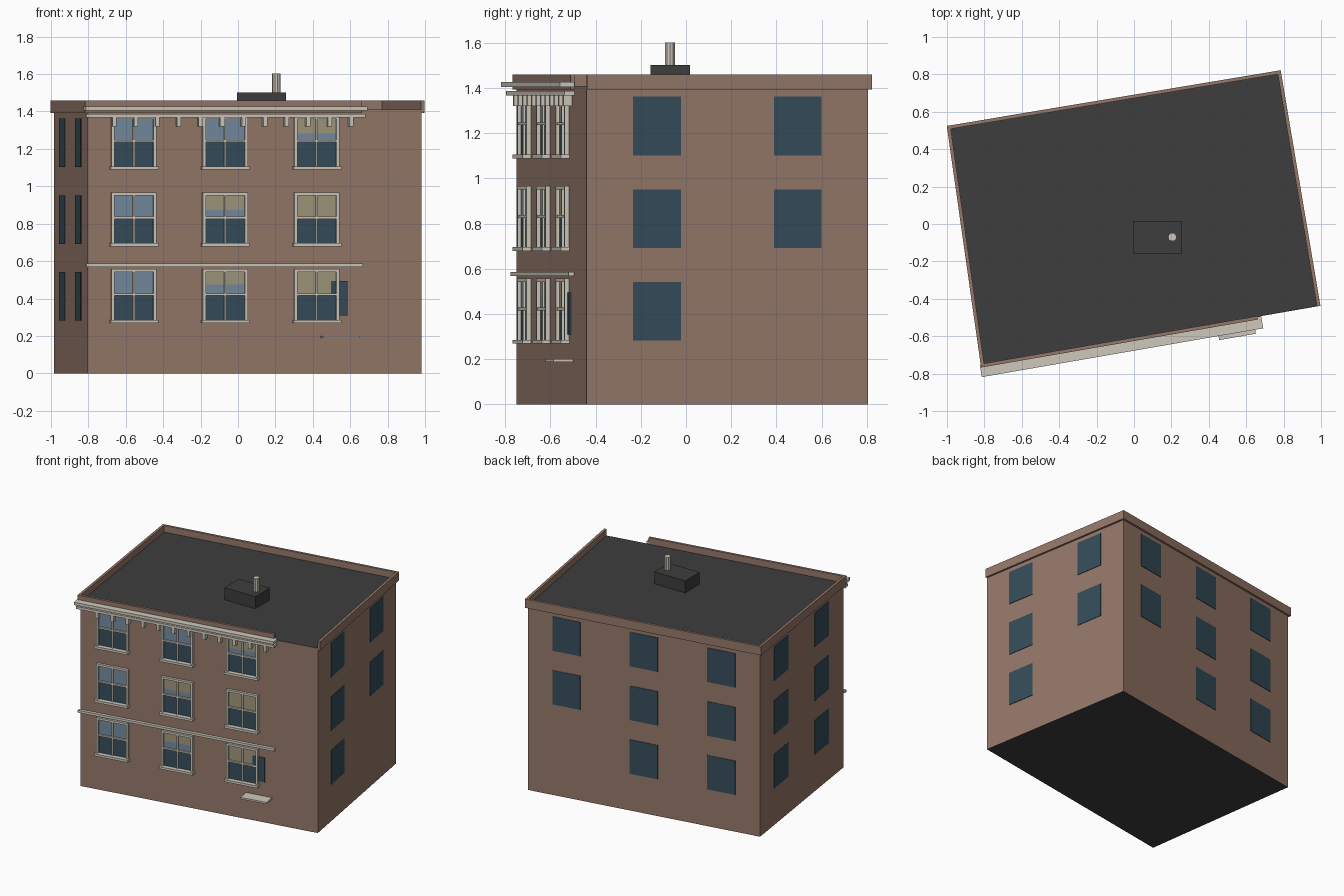
import bpy, bmesh, math
from mathutils import Vector

if "Cube" in bpy.data.objects:
    bpy.data.objects.remove(bpy.data.objects["Cube"])


def material(name, rgb):
    m = bpy.data.materials.new(name)
    lin = [((c / 255 + 0.055) / 1.055) ** 2.4 for c in rgb]
    m.diffuse_color = (*lin, 1)
    m.use_nodes = True
    m.node_tree.nodes["Principled BSDF"].inputs["Base Color"].default_value = m.diffuse_color
    return m


BRICK = material("brown brick", (149, 120, 105))
TAR = material("dark roof", (61, 61, 61))
TRIM = material("pale stone trim", (207, 201, 188))
GLASS = material("dark glass", (53, 77, 90))
SKY = material("upper pane blue", (117, 140, 160))
BLIND = material("tan blind", (161, 151, 124))

# Slightly skewed ground plan, counter-clockwise from front left
FL, FR, BR, BL = [Vector(p) for p in
                  ((-0.805, -0.75), (0.982, -0.44), (0.772, 0.805), (-0.984, 0.512))]
WALLS = {"front": (FL, FR), "right": (FR, BR), "back": (BR, BL), "left": (BL, FL)}
ROOF = 1.41


def finish(name, bm, *mats):
    bmesh.ops.recalc_face_normals(bm, faces=bm.faces)
    me = bpy.data.meshes.new(name)
    bm.to_mesh(me)
    bm.free()
    for m in mats:
        me.materials.append(m)
    ob = bpy.data.objects.new(name, me)
    bpy.context.collection.objects.link(ob)
    return ob


def prism(bm, plan, z0, z1):
    lo = [bm.verts.new((p[0], p[1], z0)) for p in plan]
    hi = [bm.verts.new((p[0], p[1], z1)) for p in plan]
    bm.faces.new(lo[::-1])
    bm.faces.new(hi)
    n = len(plan)
    for i in range(n):
        j = (i + 1) % n
        bm.faces.new((lo[i], lo[j], hi[j], hi[i]))


def on_wall(name, wall, mat, boxes):
    """Boxes (s0, s1, z0, z1, out0, out1): along the wall, up, outwards."""
    a, b = WALLS[wall]
    u = (b - a).normalized()
    n = Vector((u.y, -u.x))
    bm = bmesh.new()
    for s0, s1, z0, z1, o0, o1 in boxes:
        prism(bm, [a + u * s + n * o for s, o in
                   ((s0, o1), (s1, o1), (s1, o0), (s0, o0))], z0, z1)
    return finish(name, bm, mat)


def length(wall):
    a, b = WALLS[wall]
    return (b - a).length


# Building body: brick sides, dark roof and underside
bm = bmesh.new()
prism(bm, (FL, FR, BR, BL), 0, ROOF)
bm.normal_update()
for f in bm.faces:
    f.material_index = 1 if abs(f.normal.z) > 0.5 else 0
finish("building_body", bm, BRICK, TAR)

# Parapets; the front one stops short of the right corner
T = 0.015
for wall, s0, s1 in (("front", -T, 1.487), ("right", 0, length("right") + T),
                     ("back", -T, length("back") + T), ("left", -T, length("left") + T)):
    on_wall(wall + "_parapet", wall, BRICK, [(s0, s1, 1.393, 1.46, -0.004, T)])

# Cornice slabs, brackets, string course and entrance ledge
on_wall("cornice_upper", "front", TRIM, [(-0.02, 1.507, 1.405, 1.426, 0, 0.066)])
on_wall("cornice_lower", "front", TRIM, [(-0.013, 1.5, 1.368, 1.387, 0, 0.045)])
on_wall("cornice_brackets", "front", TRIM,
        [(0.13 + i * 0.1168, 0.152 + i * 0.1168, 1.32, 1.368, 0, 0.038) for i in range(12)])
on_wall("string_course", "front", TRIM, [(-0.01, 1.49, 0.568, 0.586, 0, 0.024)])
on_wall("entrance_ledge", "front", TRIM, [(1.264, 1.463, 0.188, 0.201, 0, 0.088)])
on_wall("entrance_glass", "front", GLASS, [(1.32, 1.411, 0.31, 0.495, 0, 0.008)])

# Front sash windows; blind = drop as a share of the upper sash
HALF, H = 0.122, 0.285
BLINDS = ((0, 0.55, 1), (0, 0.65, 1), (0, 0, 0.65))
for row, z in enumerate((0.272, 0.682, 1.092)):
    for col, s in enumerate((0.25, 0.745, 1.242)):
        tag = f"_{row + 1}_{col + 1}"
        l, r, top = s - HALF, s + HALF, z + H
        zi, rail = z + 0.014, z + 0.15
        on_wall("casing" + tag, "front", TRIM, [
            (l, l + 0.016, zi, top, 0, 0.02), (r - 0.016, r, zi, top, 0, 0.02),
            (l, r, top - 0.016, top, 0, 0.02)])
        on_wall("sill" + tag, "front", TRIM, [(l - 0.007, r + 0.007, z - 0.003, zi, 0, 0.038)])
        on_wall("sash_bars" + tag, "front", TRIM, [
            (s - 0.005, s + 0.005, zi, top - 0.016, 0, 0.014),
            (l + 0.016, r - 0.016, rail - 0.006, rail + 0.006, 0, 0.016)])
        on_wall("lower_pane" + tag, "front", GLASS,
                [(l + 0.016, r - 0.016, zi, rail, 0, 0.004)])
        cut = top - 0.016 - (top - 0.016 - rail) * BLINDS[row][col]
        if cut > rail + 0.01:
            on_wall("upper_pane" + tag, "front", SKY,
                    [(l + 0.016, r - 0.016, rail, cut, 0, 0.004)])
        if BLINDS[row][col]:
            on_wall("blind" + tag, "front", BLIND,
                    [(l + 0.016, r - 0.016, cut, top - 0.016, 0, 0.004)])

# Plain windows on the other walls; some ground floor bays are blank
for wall, bays, blank in (("right", (0.25, 0.75), 1), ("back", (1 / 6, 0.5, 5 / 6), 0),
                          ("left", (0.25, 0.735), None)):
    L = length(wall)
    on_wall(wall + "_windows", wall, GLASS, [
        (t * L - 0.107, t * L + 0.107, z, z + 0.26, 0, 0.004)
        for i, t in enumerate(bays) for row, z in enumerate((0.282, 0.692, 1.102))
        if not (row == 0 and i == blank)])

# Roof housing and vent pipe
bm = bmesh.new()
prism(bm, ((-0.005, -0.157), (0.256, -0.157), (0.256, 0.017), (-0.005, 0.017)), ROOF - 0.01, 1.502)
finish("roof_housing", bm, TAR)
bm = bmesh.new()
prism(bm, [(0.205 + 0.023 * math.cos(math.tau * i / 10),
            -0.07 + 0.023 * math.sin(math.tau * i / 10)) for i in range(10)], 1.495, 1.602)
finish("vent_pipe", bm, TRIM)
